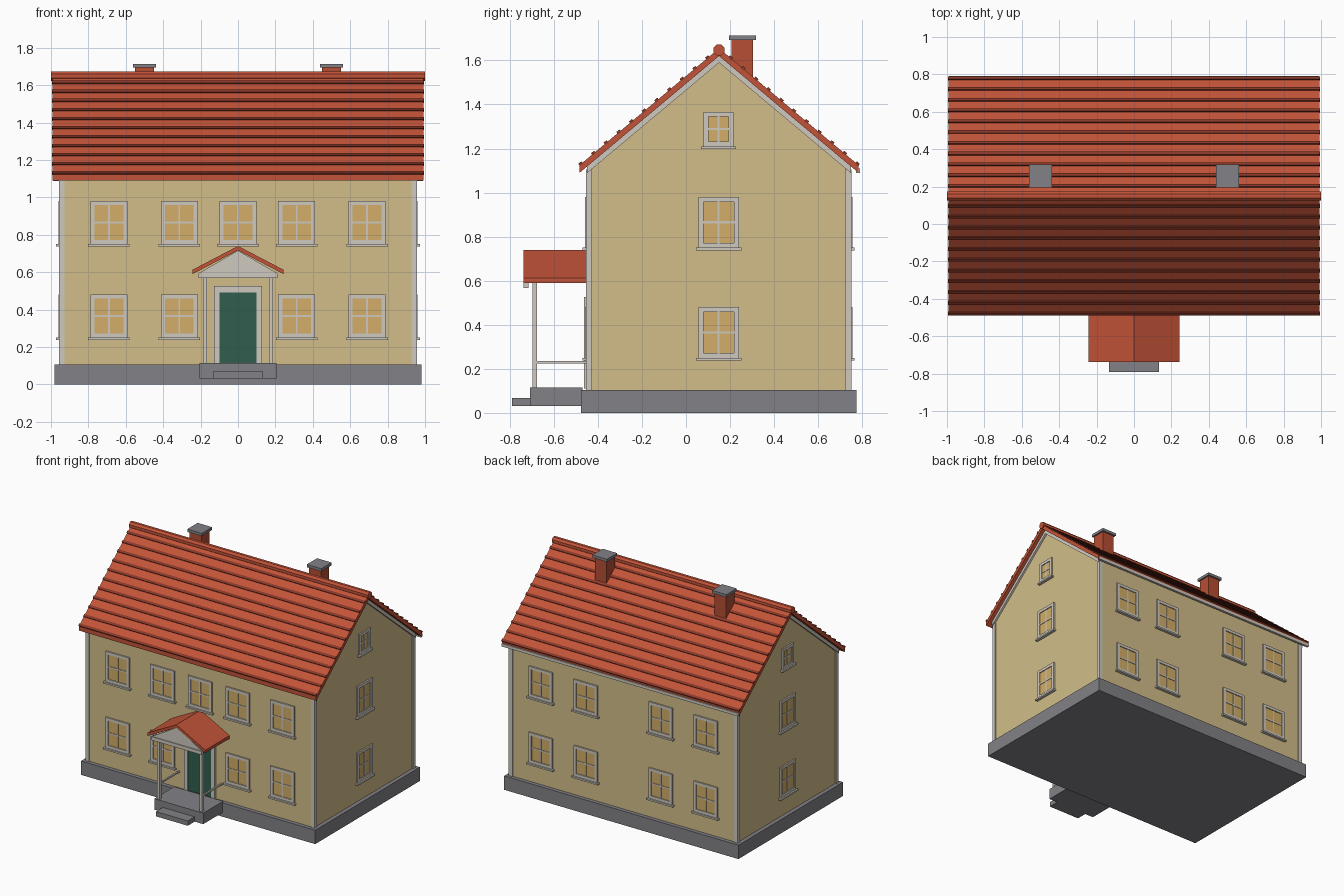
import bpy, bmesh
from math import radians, atan2, hypot
from mathutils import Matrix, Vector

cube = bpy.data.objects.get("Cube")
if cube:
    bpy.data.objects.remove(cube, do_unlink=True)


def material(name, rgb):
    m = bpy.data.materials.new(name)
    m.use_nodes = True
    lin = [((c / 255 + 0.055) / 1.055) ** 2.4 for c in rgb] + [1]
    m.diffuse_color = lin
    m.node_tree.nodes["Principled BSDF"].inputs["Base Color"].default_value = lin
    return m


WALL = material("wall plaster", (210, 190, 137))
ROOF = material("roof tile red", (194, 83, 56))
BATTEN = material("dark tile edge", (138, 56, 40))
TRIM = material("trim white", (207, 201, 191))
STONE = material("stone grey", (130, 129, 134))
GLASS = material("warm window", (210, 174, 104))
DOOR = material("door green", (49, 94, 78))
BRICK = material("chimney brick", (182, 78, 52))


def finish(name, bm, mats, matrix=None):
    bmesh.ops.recalc_face_normals(bm, faces=bm.faces)
    mesh = bpy.data.meshes.new(name)
    bm.to_mesh(mesh)
    bm.free()
    for m in mats:
        mesh.materials.append(m)
    ob = bpy.data.objects.new(name, mesh)
    if matrix:
        ob.matrix_world = matrix
    bpy.context.collection.objects.link(ob)
    return ob


def boxes(name, parts, matrix=None):
    """One object from parts given as (x range, y range, z range, material)."""
    bm, mats = bmesh.new(), []
    for xr, yr, zr, mat in parts:
        if mat not in mats:
            mats.append(mat)
        mid = Vector([sum(r) / 2 for r in (xr, yr, zr)])
        size = [abs(r[1] - r[0]) for r in (xr, yr, zr)]
        made = bmesh.ops.create_cube(
            bm, size=1, matrix=Matrix.Translation(mid) @ Matrix.Diagonal((*size, 1)))
        for f in {f for v in made["verts"] for f in v.link_faces}:
            f.material_index = mats.index(mat)
    return finish(name, bm, mats, matrix)


def prism(name, profile, lo, hi, axis, mat):
    """Extrude a (side, height) profile along x or y."""
    bm = bmesh.new()
    place = (lambda a, s, z: (a, s, z)) if axis == "x" else (lambda a, s, z: (s, a, z))
    face = bm.faces.new([bm.verts.new(place(lo, s, z)) for s, z in profile])
    ext = bmesh.ops.extrude_face_region(bm, geom=[face])
    moved = [v for v in ext["geom"] if isinstance(v, bmesh.types.BMVert)]
    bmesh.ops.translate(bm, verts=moved, vec=place(hi - lo, 0, 0))
    return finish(name, bm, [mat])


def chevron(mid, half, top, eave, thick):
    return [(mid - half, eave), (mid, top), (mid + half, eave),
            (mid + half, eave - thick), (mid, top - thick), (mid - half, eave - thick)]


# Main proportions
MID, HALF = 0.15, 0.633
TOP, EAVE, THICK = 1.655, 1.125, 0.035
SLOPE = (TOP - EAVE) / HALF
WX, Y0, Y1 = 0.95, -0.448, 0.744


def underside(y):
    return TOP - THICK - SLOPE * abs(y - MID)


# Foundation and walls
boxes("foundation", [((-0.98, 0.98), (-0.477, 0.773), (0, 0.105), STONE)])
prism("house_walls", [(Y0, 0.1), (Y0, underside(Y0)), (MID, underside(MID)),
                      (Y1, underside(Y1)), (Y1, 0.1)], -WX, WX, "x", WALL)

# Corner boards
for sx, side in ((-1, "right"), (1, "left")):
    for y, out, end in ((Y0, -1, "front"), (Y1, 1, "back")):
        boxes(f"corner_board_{end}_{side}",
              [((sx * 0.928, sx * 0.958), (y + out * 0.007, y - out * 0.022),
                (0.105, 1.105), TRIM)])

# Roof, gable trim and ridge
prism("roof", chevron(MID, HALF, TOP, EAVE, THICK), -0.993, 0.993, "x", ROOF)
for sx, side in ((-1, "right"), (1, "left")):
    prism(f"gable_trim_{side}",
          chevron(MID, 0.6, underside(MID), underside(MID + 0.6), 0.03),
          sx * 0.94, sx * 0.965, "x", TRIM)
bm = bmesh.new()
bmesh.ops.create_cone(bm, cap_ends=True, segments=8, radius1=0.027, radius2=0.027, depth=2,
                      matrix=Matrix.Translation((0, MID, 1.648)) @ Matrix.Rotation(radians(90), 4, "Y")
                      @ Matrix.Rotation(radians(22.5), 4, "Z"))
finish("ridge_cap", bm, [ROOF])
boxes("back_gutter", [((-0.99, 0.99), (0.772, 0.79), (1.088, 1.11), TRIM)])

# Tile courses along both slopes
ROWS = 11
angle = atan2(SLOPE, 1)
length = hypot(HALF, TOP - EAVE)
for sy, end in ((-1, "front"), (1, "back")):
    courses = []
    for i in range(ROWS):
        d = length * (i + 0.9) / ROWS
        courses.append(((-0.994, 0.994), (sy * (d - 0.009), sy * (d + 0.009)),
                        (-0.005, 0.008), BATTEN))
    boxes(f"tile_courses_{end}", courses,
          Matrix.Translation((0, MID, TOP)) @ Matrix.Rotation(-sy * angle, 4, "X"))

# Chimneys
for x, side in ((-0.5, "right"), (0.5, "left")):
    boxes(f"chimney_{side}", [
        ((x - 0.05, x + 0.05), (0.207, 0.305), (1.45, 1.695), BRICK),
        ((x - 0.061, x + 0.061), (0.195, 0.318), (1.693, 1.714), STONE)])


# Windows: frame, crossbars, glass and sill, facing -y before turning
def window(name, x, y, z, turn, w=0.198, h=0.23):
    b, r, t = w / 2, 0.022, 0.011
    parts = [((-b, b), (-0.004, 0.003), (0, h), GLASS),
             ((-b, r - b), (-t, 0), (0, h), TRIM), ((b - r, b), (-t, 0), (0, h), TRIM),
             ((r - b, b - r), (-t, 0), (0, r), TRIM), ((r - b, b - r), (-t, 0), (h - r, h), TRIM),
             ((-0.005, 0.005), (-0.008, 0), (r, h - r), TRIM),
             ((r - b, b - r), (-0.008, 0), (h / 2 - 0.005, h / 2 + 0.005), TRIM),
             ((-b - 0.012, b + 0.012), (-0.022, 0), (-0.012, 0), TRIM)]
    boxes(name, parts, Matrix.Translation((x, y, z)) @ Matrix.Rotation(radians(turn), 4, "Z"))


for z, floor in ((0.25, "lower"), (0.75, "upper")):
    for i, x in enumerate((-0.69, -0.314, 0.314, 0.69)):
        window(f"{floor}_front_window_{i + 1}", x, Y0, z, 0)
        window(f"{floor}_back_window_{i + 1}", x, Y1, z, 180)
window("upper_front_window_middle", 0, Y0, 0.75, 0)
for sx, side in ((-1, "right"), (1, "left")):
    for z, floor in ((0.25, "lower"), (0.75, "upper")):
        window(f"{floor}_{side}_gable_window", sx * WX, 0.148, z, sx * 90, 0.183)
    window(f"attic_{side}_window", sx * WX, 0.148, 1.21, sx * 90, 0.135, 0.157)

# Door and its surround
boxes("door_surround", [
    ((-0.128, -0.098), (-0.462, Y0), (0.11, 0.525), TRIM),
    ((0.098, 0.128), (-0.462, Y0), (0.11, 0.525), TRIM),
    ((-0.098, 0.098), (-0.462, Y0), (0.49, 0.525), TRIM)])
boxes("door", [((-0.098, 0.098), (-0.456, Y0), (0.11, 0.49), DOOR)])

# Porch: platform, step, posts, rails, beam, pediment and roof
boxes("porch_platform", [((-0.205, 0.205), (-0.708, -0.47), (0.032, 0.115), STONE)])
boxes("porch_step", [((-0.133, 0.133), (-0.79, -0.708), (0.032, 0.068), STONE)])
for sx, side in ((-1, "right"), (1, "left")):
    boxes(f"porch_post_{side}",
          [((sx * 0.167, sx * 0.188), (-0.697, -0.676), (0.115, 0.595), TRIM)])
    boxes(f"porch_rail_{side}",
          [((sx * 0.172, sx * 0.183), (-0.676, Y0), (0.224, 0.235), TRIM)])
boxes("porch_beam", [((-0.212, 0.212), (-0.737, -0.714), (0.568, 0.594), TRIM)])
prism("porch_pediment", [(-0.21, 0.594), (0, 0.716), (0.21, 0.594)], -0.73, -0.676, "y", TRIM)
prism("porch_roof", chevron(0, 0.243, 0.74, 0.613, 0.023), -0.737, Y0, "y", ROOF)
